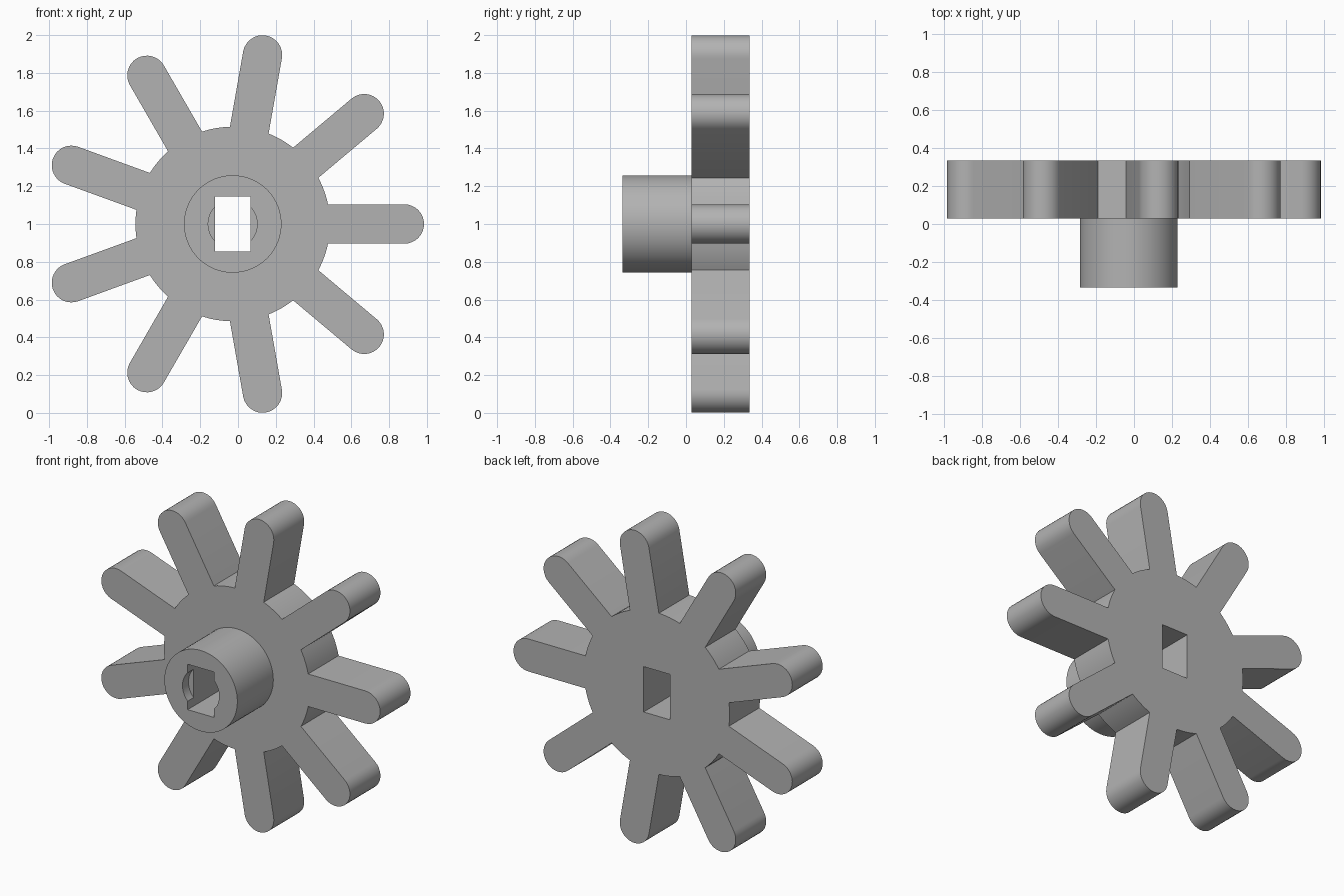
import bpy
import bmesh
from math import asin, cos, pi, sin
from mathutils import Matrix, Vector

CX, CZ = -0.028, 1.0               # axle position
FRONT, PLATE, BACK = -0.335, 0.028, 0.335
RIM, REACH, HALF = 0.515, 0.909, 0.104
SPOKES = 9

if "Cube" in bpy.data.objects:
    bpy.data.objects.remove(bpy.data.objects["Cube"], do_unlink=True)

grey = bpy.data.materials.new("plain_grey")
grey.use_nodes = True
grey.diffuse_color = (0.45, 0.45, 0.45, 1)
grey.node_tree.nodes["Principled BSDF"].inputs["Base Color"].default_value = grey.diffuse_color


def prism(name, outline, y0, y1):
    """Extrude an outline in the x-z plane from y0 to y1, centred on the axle."""
    bm = bmesh.new()
    face = bm.faces.new([bm.verts.new((CX + p.x, y0, CZ + p.y)) for p in outline])
    made = bmesh.ops.extrude_face_region(bm, geom=[face])["geom"]
    bmesh.ops.translate(bm, vec=(0, y1 - y0, 0),
                        verts=[v for v in made if isinstance(v, bmesh.types.BMVert)])
    bmesh.ops.recalc_face_normals(bm, faces=bm.faces)
    mesh = bpy.data.meshes.new(name)
    bm.to_mesh(mesh)
    bm.free()
    mesh.materials.append(grey)
    obj = bpy.data.objects.new(name, mesh)
    bpy.context.collection.objects.link(obj)
    return obj


def arc(radius, start, end, steps, centre=(0, 0)):
    return [Vector(centre) + radius * Vector((cos(a), sin(a)))
            for a in (start + (end - start) * i / steps for i in range(steps + 1))]


def circle(radius, steps=72):
    return arc(radius, 0, 2 * pi, steps)[:-1]


# Wheel outline: rounded spoke tip, then the stretch of rim up to the next spoke
step = 2 * pi / SPOKES
root = asin(HALF / RIM)
sector = arc(HALF, -pi / 2, pi / 2, 16, (REACH, 0)) + arc(RIM, root, step - root, 6)
outline = [Matrix.Rotation(k * step, 2) @ p for k in range(SPOKES) for p in sector]
wheel = prism("spoked_wheel", outline, PLATE, BACK)

# Hub on the front of the wheel
hub = prism("hub", circle(0.258), FRONT, PLATE)

# Rectangular bore through everything, with a shallow round recess in the hub
w, h = 0.093, 0.145
bore = prism("bore_cutter", [Vector(p) for p in ((-w, -h), (w, -h), (w, h), (-w, h))],
             FRONT - 0.1, BACK + 0.1)
recess = prism("recess_cutter", circle(0.13, 48), FRONT - 0.1, FRONT + 0.06)

for obj, cutters in ((wheel, [bore]), (hub, [bore, recess])):
    bpy.ops.object.select_all(action="DESELECT")
    bpy.context.view_layer.objects.active = obj
    obj.select_set(True)
    for cutter in cutters:
        mod = obj.modifiers.new("cut", "BOOLEAN")
        mod.operation = "DIFFERENCE"
        mod.solver = "EXACT"
        mod.object = cutter
        bpy.ops.object.modifier_apply(modifier=mod.name)
    bpy.ops.object.shade_smooth_by_angle(angle=pi / 6)

for cutter in (bore, recess):
    bpy.data.objects.remove(cutter, do_unlink=True)
